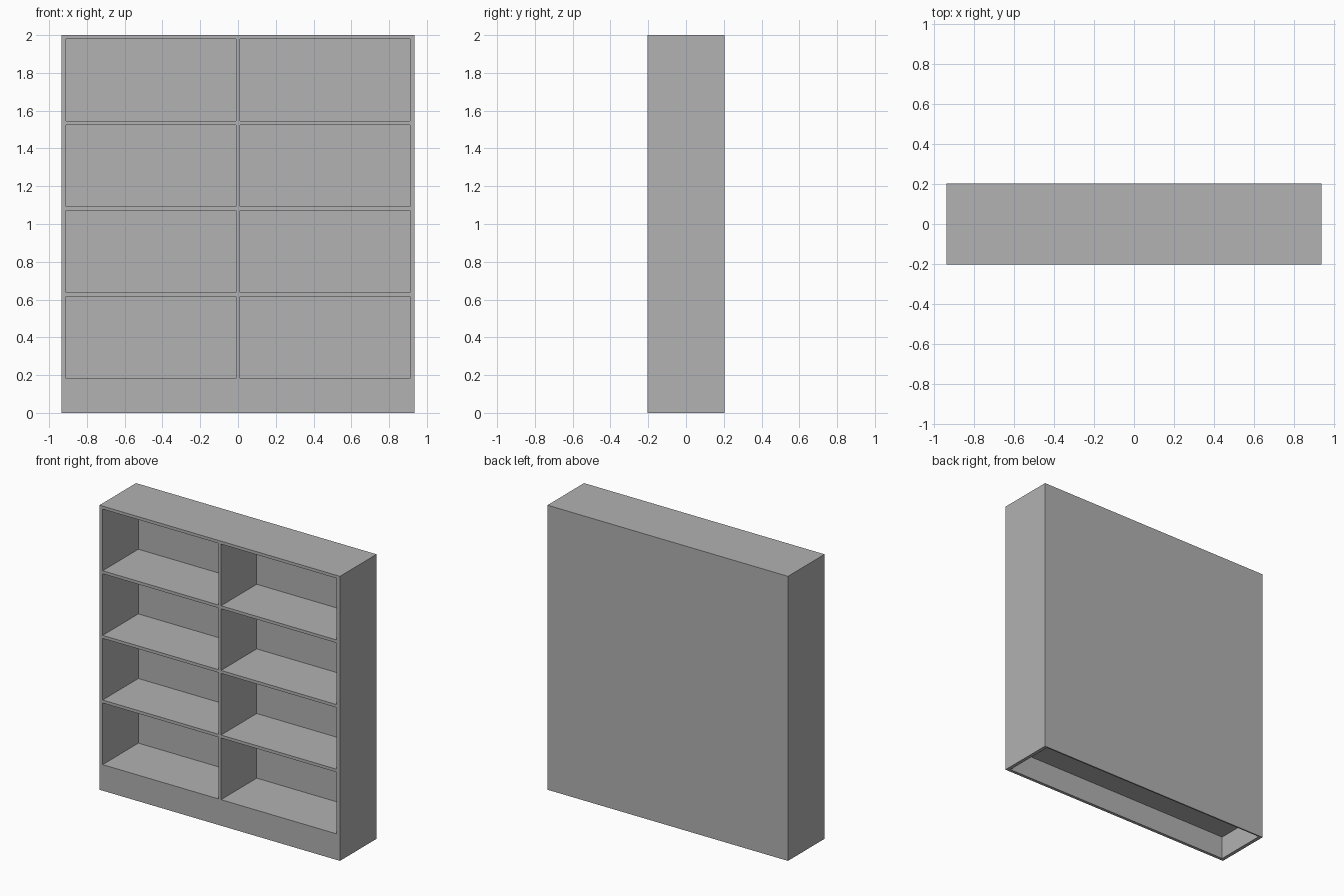
import bpy
import bmesh
from mathutils import Matrix, Vector

cube = bpy.data.objects.get("Cube")
if cube:
    bpy.data.objects.remove(cube, do_unlink=True)

# Overall size and board thicknesses
WIDTH, DEPTH, HEIGHT = 1.87, 0.406, 2.0
SIDE, BOARD, BACK, KICK = 0.025, 0.021, 0.01, 0.022
PLINTH = 0.183
ROWS, COLUMNS = 4, 2

grey = bpy.data.materials.new("plain grey")
grey.use_nodes = True
colour = (0.445, 0.445, 0.445, 1)
grey.diffuse_color = colour
grey.node_tree.nodes["Principled BSDF"].inputs["Base Color"].default_value = colour


def add_box(bm, low, high):
    low, high = Vector(low), Vector(high)
    place = Matrix.Translation((low + high) / 2) @ Matrix.Diagonal((*(high - low), 1))
    bmesh.ops.create_cube(bm, size=1, matrix=place)


def make_object(name, boxes):
    bm = bmesh.new()
    for low, high in boxes:
        add_box(bm, low, high)
    mesh = bpy.data.meshes.new(name)
    bm.to_mesh(mesh)
    bm.free()
    mesh.materials.append(grey)
    obj = bpy.data.objects.new(name, mesh)
    bpy.context.collection.objects.link(obj)
    return obj


x, y = WIDTH / 2, DEPTH / 2
bookcase = make_object("bookcase", [((-x, -y, 0), (x, y, HEIGHT))])

# Open compartments, leaving shelves, divider and back panel
cell_w = (WIDTH - 2 * SIDE - (COLUMNS - 1) * BOARD) / COLUMNS
cell_h = (HEIGHT - PLINTH - ROWS * BOARD) / ROWS
hollows = []
for column in range(COLUMNS):
    for row in range(ROWS):
        left = -x + SIDE + column * (cell_w + BOARD)
        floor = PLINTH + row * (cell_h + BOARD)
        hollows.append(((left, -y - 0.1, floor),
                        (left + cell_w, y - BACK, floor + cell_h)))

# Hollow plinth, open underneath
hollows.append(((-x + SIDE, -y + KICK, -0.1), (x - SIDE, y - BACK, PLINTH - BOARD)))

cutter = make_object("hollow_cutter", hollows)
cutter.hide_render = True
cut = bookcase.modifiers.new("hollows", "BOOLEAN")
cut.operation = "DIFFERENCE"
cut.solver = "EXACT"
cut.object = cutter

# Apply the cut and drop the helper
bpy.context.view_layer.objects.active = bookcase
bpy.ops.object.modifier_apply(modifier=cut.name)
bpy.data.objects.remove(cutter, do_unlink=True)
